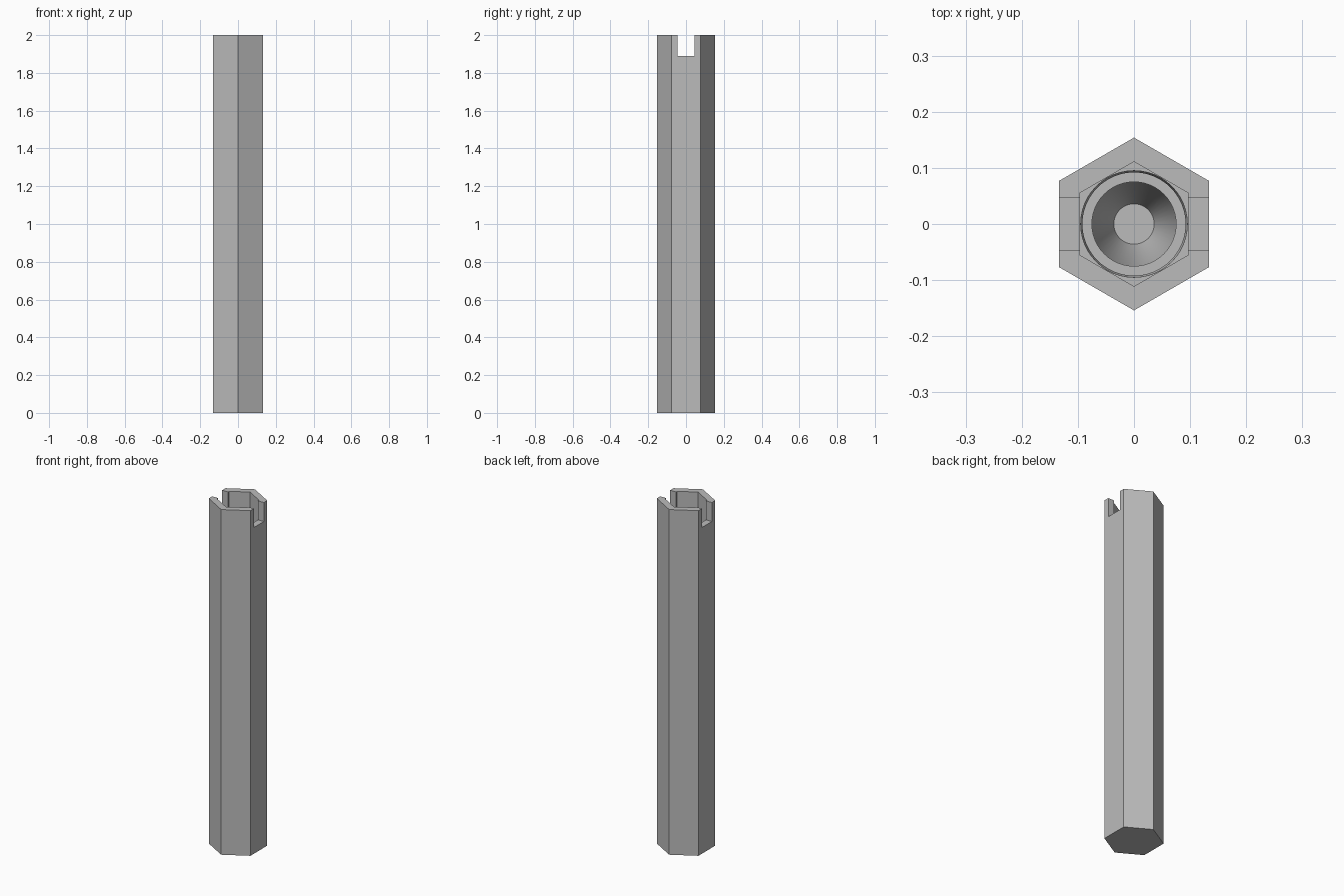
import bpy, math
from math import pi, sin, cos

cube = bpy.data.objects.get("Cube")
if cube:
    bpy.data.objects.remove(cube, do_unlink=True)

steel = bpy.data.materials.new("grey_steel")
steel.use_nodes = True
GREY = (0.5, 0.5, 0.5, 1)
steel.diffuse_color = GREY
steel.node_tree.nodes["Principled BSDF"].inputs["Base Color"].default_value = GREY


def lathe(name, profile, sides):
    """Closed solid from stacked (radius, height) rings, first corner on the y axis."""
    verts = [(r * sin(2 * pi * i / sides), -r * cos(2 * pi * i / sides), z)
             for r, z in profile for i in range(sides)]
    faces = [tuple(reversed(range(sides)))]
    for k in range(len(profile) - 1):
        a, b = k * sides, (k + 1) * sides
        for i in range(sides):
            j = (i + 1) % sides
            faces.append((a + i, a + j, b + j, b + i))
    faces.append(tuple(range(len(verts) - sides, len(verts))))
    mesh = bpy.data.meshes.new(name)
    mesh.from_pydata(verts, [], faces)
    mesh.materials.append(steel)
    obj = bpy.data.objects.new(name, mesh)
    bpy.context.collection.objects.link(obj)
    return obj


# Hexagonal shaft
shaft = lathe("hex_shaft", [(0.154, 0), (0.154, 2)], 6)

# Hexagonal socket at the top end
socket = lathe("socket_cutter", [(0.111, 1.66), (0.111, 2.1)], 6)

# Round bore below the socket: narrow rim, ledge, cone and flat floor
bore = lathe("bore_cutter", [(0.036, 1.46), (0.075, 1.58), (0.075, 1.6),
                             (0.092, 1.6), (0.092, 1.64), (0.095, 1.65),
                             (0.095, 1.7)], 48)

# Slot across both side walls
bpy.ops.mesh.primitive_cube_add(size=1, location=(0, 0, 2.0))
slot = bpy.context.object
slot.name = "slot_cutter"
slot.scale = (0.5, 0.092, 0.22)

# Cut the shaft, then drop the cutters
bpy.ops.object.select_all(action="DESELECT")
bpy.context.view_layer.objects.active = shaft
shaft.select_set(True)
for cutter in (socket, bore, slot):
    cutter.hide_render = True
    mod = shaft.modifiers.new(cutter.name, "BOOLEAN")
    mod.operation = "DIFFERENCE"
    mod.solver = "EXACT"
    mod.object = cutter
    bpy.ops.object.modifier_apply(modifier=mod.name)
    bpy.data.objects.remove(cutter, do_unlink=True)

bpy.ops.object.shade_smooth_by_angle(angle=math.radians(20))

# Keep the one steel colour on every face
shaft.data.materials.clear()
shaft.data.materials.append(steel)
for poly in shaft.data.polygons:
    poly.material_index = 0
